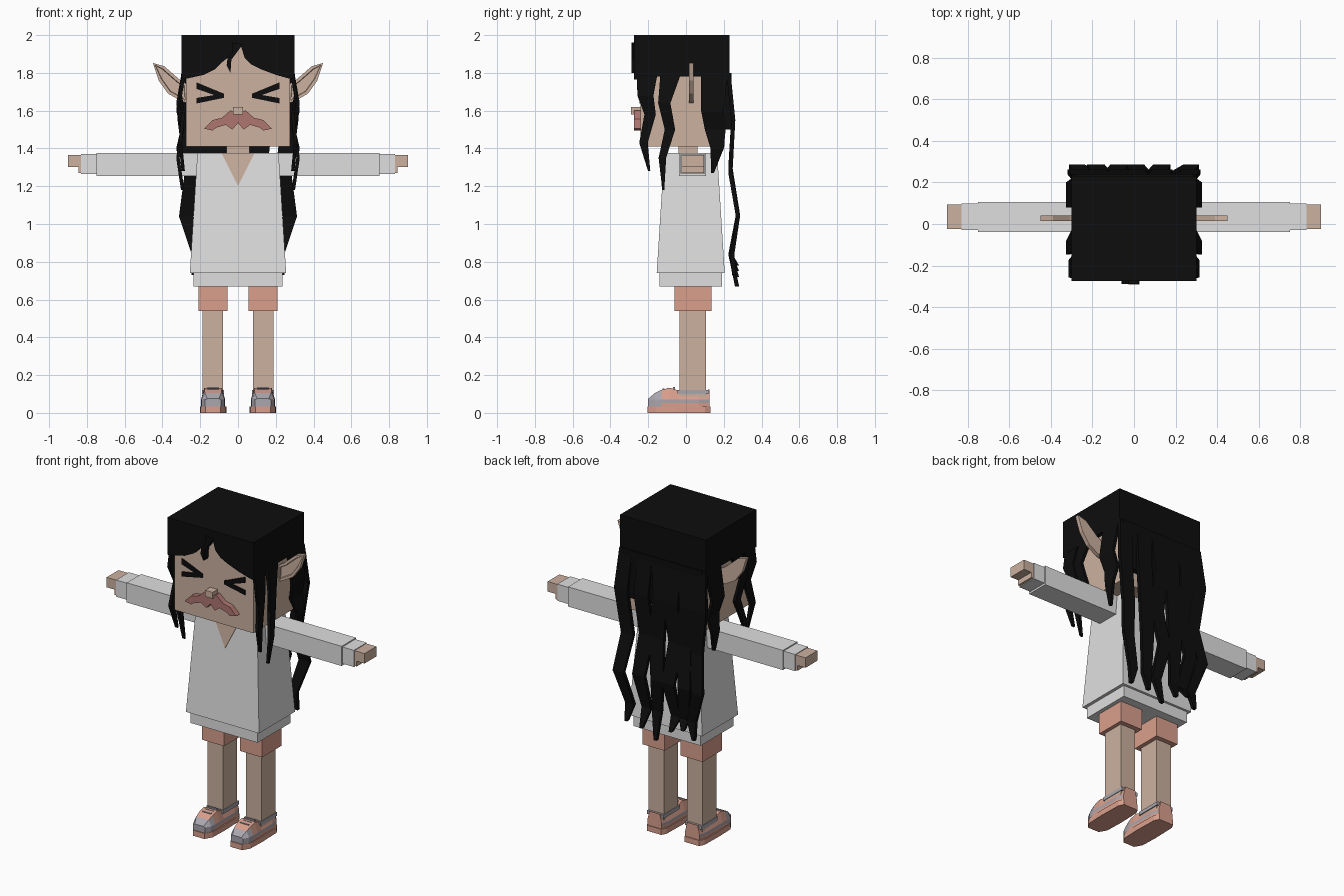
import bpy, bmesh
from mathutils import Vector

cube = bpy.data.objects.get("Cube")
if cube:
    bpy.data.objects.remove(cube, do_unlink=True)


def material(name, r, g, b):
    m = bpy.data.materials.new(name)
    m.use_nodes = True
    m.diffuse_color = (r, g, b, 1)
    bsdf = m.node_tree.nodes["Principled BSDF"]
    bsdf.inputs["Base Color"].default_value = (r, g, b, 1)
    bsdf.inputs["Roughness"].default_value = 0.9
    return m


SKIN = material("skin", .6, .44, .35)
HAIR = material("black hair", .004, .004, .004)
SHIRT = material("light grey cloth", .74, .74, .74)
SALMON = material("salmon", .70, .35, .265)
LIP = material("dull red", .42, .18, .165)
GREY = material("shoe grey", .40, .38, .42)


def finish(name, bm, *mats):
    bmesh.ops.recalc_face_normals(bm, faces=bm.faces[:])
    me = bpy.data.meshes.new(name)
    bm.to_mesh(me)
    bm.free()
    for m in mats:
        me.materials.append(m)
    ob = bpy.data.objects.new(name, me)
    bpy.context.collection.objects.link(ob)
    return ob


def loft(rings):
    """Skin a list of equal-length point rings and cap both ends."""
    bm = bmesh.new()
    loops = [[bm.verts.new(p) for p in ring] for ring in rings]
    n = len(loops[0])
    for a, b in zip(loops, loops[1:]):
        for i in range(n):
            j = (i + 1) % n
            bm.faces.new((a[i], a[j], b[j], b[i]))
    bm.faces.new(loops[0])
    bm.faces.new(loops[-1])
    return bm


def rect(x0, x1, y0, y1, z):
    return [(x0, y0, z), (x1, y0, z), (x1, y1, z), (x0, y1, z)]


def box(name, x, y, z, mat):
    x0, x1 = sorted(x)
    return finish(name, loft([rect(x0, x1, *y, z[0]), rect(x0, x1, *y, z[1])]), mat)


def prism(pts, y0, y1):
    """Extrude an x-z outline along y."""
    return loft([[(x, y, z) for x, z in pts] for y in (y0, y1)])


def strand(name, path, across, thick=.018):
    """Wavy lock: path of (x, y, z, width), widened along 'across'."""
    side = Vector(across)
    depth = Vector((side.y, side.x, 0)) * thick
    rings = []
    for x, y, z, w in path:
        c = Vector((x, y, z))
        rings.append([c + side * w * a + depth * b
                      for a, b in ((-.5, -.5), (.5, -.5), (.5, .5), (-.5, .5))])
    return finish(name, loft(rings), HAIR)


def flip(pts, s):
    return [(s * p[0], *p[1:]) for p in pts]


# Head and neck
box("head", (-.275, .275), (-.24, .205), (1.41, 1.96), SKIN)
box("neck", (-.06, .06), (-.04, .06), (1.3, 1.42), SKIN)

# Shirt: tapered body, hem and open collar
finish("shirt_body", loft([rect(-.255, .255, -.155, .205, .74),
                           rect(-.215, .215, -.115, .165, 1.375)]), SHIRT)
box("shirt_hem", (-.235, .235), (-.14, .19), (.67, .745), SHIRT)
bm = prism([(-.085, 1.372), (.085, 1.372), (0, 1.2)], -.004, .004)
for v in bm.verts:
    v.co.y -= .115 + (1.375 - v.co.z) * .063
finish("collar_opening", bm, SKIN)

# Face
box("nose", (-.026, .026), (-.29, -.235), (1.58, 1.62), SKIN)
half = [(0, 1.585), (.04, 1.602), (.085, 1.562), (.135, 1.55), (.18, 1.505),
        (.135, 1.495), (.115, 1.51), (.065, 1.525), (.03, 1.5), (0, 1.535)]
for s, side in ((1, "left"), (-1, "right")):
    finish("moustache_" + side, prism(flip(half, s), -.275, -.235), LIP)
    eye = [(.22, 1.75), (.22, 1.715), (.125, 1.683), (.22, 1.667),
           (.22, 1.638), (.075, 1.668), (.075, 1.69)]
    finish("eye_" + side, prism(flip(eye, s), -.247, -.239), HAIR)

    # Pointed ear with a sunken inner face
    ear = [(.27, 1.74), (.31, 1.765), (.39, 1.835), (.45, 1.852),
           (.42, 1.76), (.37, 1.69), (.3, 1.65), (.27, 1.64)]
    bm = prism(flip(ear, s), .015, .04)
    front = [f for f in bm.faces if all(v.co.y < .02 for v in f.verts)]
    bmesh.ops.recalc_face_normals(bm, faces=bm.faces[:])
    bmesh.ops.inset_individual(bm, faces=front, thickness=.016, depth=0)
    bmesh.ops.inset_individual(bm, faces=front, thickness=.003, depth=-.008)
    finish("ear_" + side, bm, SKIN)

    # Arm
    box("sleeve_" + side, (s * .19, s * .75), (-.038, .105), (1.253, 1.377), SHIRT)
    box("cuff_" + side, (s * .74, s * .83), (-.03, .098), (1.265, 1.37), SHIRT)
    box("hand_" + side, (s * .8, s * .9), (-.024, .094), (1.303, 1.366), SKIN)
    box("palm_" + side, (s * .8, s * .845), (-.024, .094), (1.27, 1.31), SKIN)

    # Leg
    box("shorts_leg_" + side, (s * .055, s * .21), (-.06, .135), (.54, .72), SALMON)
    box("leg_" + side, (s * .08, s * .187), (-.035, .105), (.08, .6), SKIN)

    # Shoe: rounded sole, layered upper, collar and laces
    cx = s * .132
    foot = [(-.04, -.205), (.04, -.205), (.066, -.16), (.07, -.05),
            (.066, .1), (.05, .13), (-.05, .13), (-.066, .1), (-.07, -.05), (-.066, -.16)]
    finish("sole_" + side, loft([[(cx + x, y, z) for x, y in foot]
                                 for z in (0, .035)]), SALMON)
    rings = []
    for y, w, h in ((-.2, .042, .075), (-.165, .06, .105), (-.13, .064, .122),
                    (-.085, .064, .133), (-.04, .062, .118), (.07, .062, .11),
                    (.125, .05, .125)):
        right = [(w, .03), (w, .052), (w, .07), (w * .72, h)]
        rings.append([(cx + x, y, z) for x, z in right] +
                     [(cx - x, y, z) for x, z in reversed(right)])
    bm = loft(rings)
    for f in bm.faces:
        c = f.calc_center_median()
        f.material_index = int(.055 < c.z < .066 or (c.y < -.13 and c.z < .1))
    finish("shoe_upper_" + side, bm, SALMON, GREY)
    box("shoe_collar_" + side, (cx - .058, cx + .058), (-.045, .118), (.1, .122), GREY)
    for i in range(3):
        y = -.125 + i * .028
        box(f"lace_{side}_{i}", (cx - .03, cx + .03), (y, y + .01),
            (.11, .128 + .004 * i), GREY)

    # Locks hanging at the side of the head
    locks = {
        "front": [(.287, -.205, 1.8, .11), (.305, -.215, 1.68, .085), (.29, -.19, 1.58, .06),
                  (.305, -.225, 1.43, .045), (.29, -.195, 1.28, .012)],
        "middle": [(.29, -.08, 1.8, .11), (.318, -.115, 1.64, .065), (.295, -.085, 1.5, .055),
                   (.318, -.125, 1.35, .04), (.293, -.12, 1.18, .01)],
        "rear": [(.29, .15, 1.8, .14), (.318, .14, 1.6, .12), (.295, .155, 1.5, .11),
                 (.318, .165, 1.4, .07), (.292, .14, 1.27, .015)],
    }
    for key, path in locks.items():
        strand(f"{key}_side_lock_{side}", flip(path, s), (0, 1, 0))

    # Long outer lock at the back
    outer = [(.255, .225, 1.8, .09), (.275, .25, 1.55, .09), (.24, .235, 1.27, .085),
             (.275, .275, 1.04, .075), (.215, .245, .84, .06), (.235, .255, .73, .02)]
    strand("outer_back_lock_" + side, flip(outer, s), (1, 0, 0), .022)

# Hair cap and fringe
box("hair_cap", (-.3, .3), (-.232, .23), (1.78, 2), HAIR)
box("hair_crown", (-.3, .3), (-.275, .23), (1.955, 2), HAIR)
fringe = [(-.3, 1.99), (-.3, 1.765), (-.27, 1.77), (-.18, 1.79), (-.12, 1.82),
          (-.08, 1.86), (-.03, 1.9), (.015, 1.945), (.035, 1.88), (.07, 1.845),
          (.12, 1.82), (.2, 1.79), (.27, 1.77), (.3, 1.765), (.3, 1.99)]
finish("fringe", prism(fringe, -.275, -.23), HAIR)
curl = [(.025, 1.95), (-.035, 1.87), (-.04, 1.8), (-.06, 1.84),
        (-.055, 1.88), (-.03, 1.91), (-.03, 1.96)]
finish("fringe_curl", prism(curl, -.288, -.24), HAIR)

# Back hair: solid upper sheet that splits into long wavy locks
box("back_hair_sheet", (-.28, .28), (.2, .24), (1.5, 1.8), HAIR)
for i, (x, tip) in enumerate(((-.17, .78), (-.085, .75), (.02, .67), (.12, .72))):
    d = .014 if i % 2 else -.014
    strand(f"back_lock_{i}",
           [(x, .225, 1.8, .1), (x + d, .25, 1.55, .1), (x - d, .235, 1.3, .1),
            (x + d, .275, 1.05, .085), (x - d, .235, .84, .065), (x, .27, tip, .02)],
           (1, 0, 0), .022)
